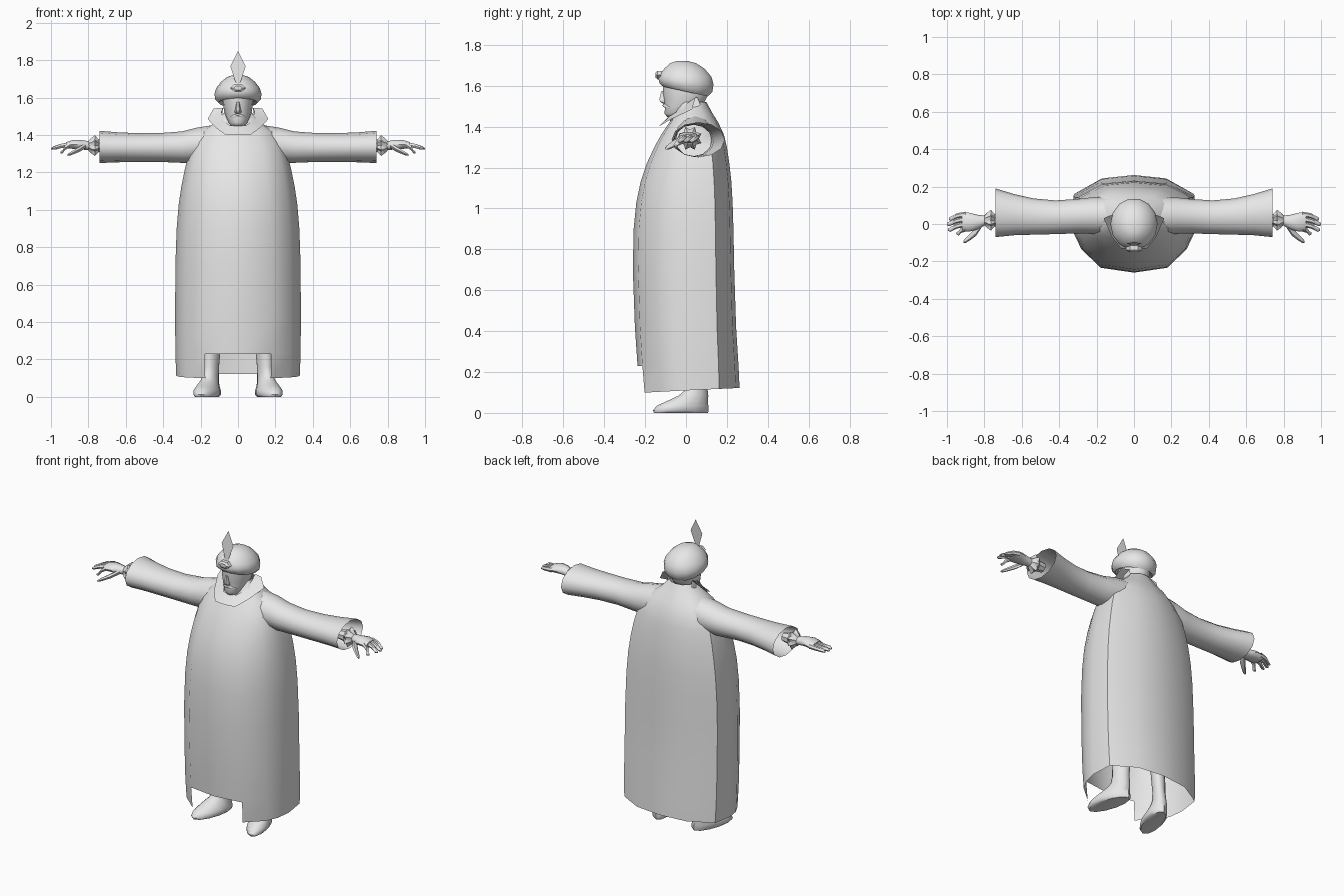
import bpy, bmesh, math

grey = bpy.data.materials.new("plain grey")
grey.diffuse_color = (0.8, 0.8, 0.8, 1)


def finish(name, bm, mirror=False, angle=50):
    """Turn a bmesh into a named, smooth shaded object."""
    bmesh.ops.recalc_face_normals(bm, faces=bm.faces[:])
    me = bpy.data.meshes.new(name)
    bm.to_mesh(me)
    bm.free()
    me.materials.append(grey)
    ob = bpy.data.objects.new(name, me)
    bpy.context.collection.objects.link(ob)
    if mirror:
        m = ob.modifiers.new("mirror", 'MIRROR')
        m.use_mirror_merge = False
    bpy.ops.object.select_all(action='DESELECT')
    ob.select_set(True)
    bpy.context.view_layer.objects.active = ob
    bpy.ops.object.shade_smooth_by_angle(angle=math.radians(angle))
    return ob


def loft(name, rings, closed=True, start=False, end=False, mirror=False, skip=None, angle=50):
    """Skin a list of equal point rings; skip(row, column) leaves a gap."""
    bm = bmesh.new()
    rows = [[bm.verts.new(p) for p in r] for r in rings]
    n = len(rings[0])
    for i in range(len(rows) - 1):
        for j in range(n if closed else n - 1):
            if skip and skip(i, j):
                continue
            k = (j + 1) % n
            bm.faces.new((rows[i][j], rows[i][k], rows[i + 1][k], rows[i + 1][j]))
    if start:
        bm.faces.new(rows[0])
    if end:
        bm.faces.new(rows[-1])
    return finish(name, bm, mirror, angle)


def ring_z(n, z, xc, yc, rx, ry, tilt=0, shear=0):
    pts = []
    for i in range(n):
        a = math.tau * i / n
        y = ry * math.sin(a)
        pts.append((xc + rx * math.cos(a) + shear * y, yc + y, z + tilt * y))
    return pts


def ring_x(n, x, yc, zc, ry, rz, spike=0, slant=0):
    pts = []
    for i in range(n):
        a = math.tau * i / n
        s = 1 + spike * (i % 2)
        pts.append((x + slant * math.sin(a), yc + ry * s * math.cos(a), zc + rz * s * math.sin(a)))
    return pts


# Robe: one plan outline scaled up the body, with a raised front hem
half = [(0, -1), (.53, -.9), (.84, -.52), (.95, -.22), (1, .12), (.96, .62), (.52, .93), (0, 1)]
plan = half + [(-x, y) for x, y in half[-2:0:-1]]
levels = [(.11, .33, .225, .262), (.23, .335, .237, .257), (.42, .336, .25, .245),
          (.7, .335, .26, .236), (.9, .328, .256, .232), (1.03, .317, .243, .228),
          (1.13, .302, .222, .222), (1.22, .284, .192, .212), (1.3, .262, .155, .2),
          (1.36, .235, .122, .186), (1.42, .19, .082, .158), (1.465, .125, .055, .13),
          (1.52, .075, .03, .1)]
robe = []
for row, (z, w, f, b) in enumerate(levels):
    robe.append([(x * w, y * (f if y < 0 else b), z + (.012 * y if row == 0 else 0))
                 for x, y in plan])
loft("robe", robe, skip=lambda i, j: i == 0 and j in (0, len(plan) - 1))

# Sleeves: wide open tubes flaring to the back at the cuff
loft("sleeve", [ring_x(12, x, yc, zc, ry, rz) for x, yc, zc, ry, rz in (
    (.12, .045, 1.355, .10, .10), (.22, .045, 1.345, .098, .094), (.3, .042, 1.335, .092, .084),
    (.42, .036, 1.333, .09, .077), (.54, .04, 1.333, .097, .077),
    (.64, .05, 1.334, .11, .08), (.74, .06, 1.336, .13, .086))], mirror=True)

# Ruffled inner cuffs
loft("wrist_ruffle", [ring_x(16, x, .02, 1.343, r, r, s) for x, r, s in (
    (.7, .028, 0), (.745, .03, .2), (.765, .043, .4), (.782, .036, .3), (.8, .026, 0))],
    mirror=True, angle=30)

# Hands: wrist and palm, four fingers, thumb
loft("palm", [ring_x(10, x, yc, zc, ry, rz) for x, yc, zc, ry, rz in (
    (.7, .02, 1.343, .026, .025), (.8, .018, 1.343, .027, .025), (.84, .01, 1.348, .04, .027),
    (.88, .01, 1.35, .05, .025), (.92, .012, 1.344, .05, .018))], end=True, mirror=True)
for i in range(4):
    y0 = -.026 + .026 * i
    tip = (.95, .995, 1.0, .99)[i]
    y1 = (-.05, -.03, 0, .028)[i]
    drop = .02 if i == 0 else 0
    loft("finger_%d" % (i + 1), [
        ring_x(6, .9, y0, 1.347, .014, .015),
        ring_x(6, (.9 + tip) / 2, (y0 + y1) / 2 + .004, 1.341 - drop / 2, .014, .013),
        ring_x(6, tip - .012, y1, 1.33 - drop, .012, .01),
        ring_x(6, tip, y1, 1.326 - drop, .006, .005)], end=True, mirror=True)
loft("thumb", [ring_x(6, x, yc, zc, ry, rz) for x, yc, zc, ry, rz in (
    (.815, .0, 1.343, .02, .016), (.845, -.04, 1.325, .024, .016),
    (.875, -.068, 1.31, .018, .013), (.9, -.088, 1.298, .014, .01),
    (.912, -.096, 1.293, .006, .005))], end=True, mirror=True)

# Legs with outward pointing shoes
loft("leg_and_shoe", [ring_z(12, z, xc, yc, rx, ry, shear=-.25) for z, xc, yc, rx, ry in (
    (0, .165, -.025, .055, .132), (.012, .165, -.025, .066, .136), (.035, .165, -.017, .066, .126),
    (.06, .16, .01, .056, .098), (.085, .152, .037, .047, .072), (.11, .146, .05, .042, .056),
    (.16, .142, .052, .04, .048), (.25, .138, .05, .044, .05), (.55, .13, .04, .055, .06))],
    start=True, end=True, mirror=True)

# Head with neck, and a wedge nose
loft("head", [ring_z(14, z, 0, yc, rx, ry) for z, yc, rx, ry in (
    (1.4, .03, .055, .06), (1.44, .02, .052, .06), (1.448, -.035, .04, .06),
    (1.465, -.035, .052, .072), (1.495, -.015, .066, .09), (1.53, -.005, .075, .103),
    (1.57, 0, .08, .116), (1.62, 0, .08, .116))], start=True, end=True)
loft("nose", [ring_z(6, z, 0, yc, rx, ry) for z, yc, rx, ry in (
    (1.512, -.1, .01, .012), (1.522, -.108, .019, .022), (1.537, -.112, .015, .021),
    (1.575, -.112, .008, .009))], start=True, end=True)
loft("moustache", [ring_x(6, x, y, z, r, r) for x, y, z, r in (
    (-.045, -.08, 1.492, .004), (-.02, -.1, 1.502, .01), (0, -.107, 1.504, .008),
    (.02, -.1, 1.502, .01), (.045, -.08, 1.492, .004))], start=True, end=True)

# Turban, tilted down towards the back
loft("turban", [ring_z(14, z, 0, yc, rx, ry, tilt=t) for z, yc, rx, ry, t in (
    (1.59, 0, .07, .09, -.2), (1.572, -.002, .105, .112, -.22), (1.59, 0, .122, .132, -.16),
    (1.62, 0, .126, .138, -.1), (1.65, -.002, .117, .13, -.05), (1.685, -.008, .09, .1, 0),
    (1.71, -.014, .058, .066, 0), (1.721, -.018, .025, .03, 0))], start=True, end=True)

# Turban jewel: faceted hexagonal stud
stud = []
for y, s in ((-.115, 1), (-.14, 1), (-.15, .55)):
    stud.append([(.042 * s * math.cos(math.tau * i / 6), y,
                  1.652 + .023 * s * math.sin(math.tau * i / 6)) for i in range(6)])
loft("turban_jewel", stud, end=True, angle=20)

# Feather: thin upright blade
bm = bmesh.new()
outline = [(0, 1.66), (.016, 1.69), (.041, 1.768), (0, 1.85), (-.041, 1.768), (-.016, 1.69)]
bm.faces.new([bm.verts.new((x, -.115 + .1 * (z - 1.66), z)) for x, z in outline])
finish("feather", bm)

# Collar: flared strip, open at the back of the neck
inner = [(0, -.085, 1.45), (.045, -.08, 1.452), (.08, -.035, 1.48), (.088, .02, 1.525), (.08, .055, 1.545)]
outer = [(0, -.135, 1.40), (.07, -.13, 1.403), (.118, -.07, 1.438), (.162, .03, 1.485), (.13, .045, 1.542)]
base = [(0, -.07, 1.40), (.06, -.06, 1.41), (.09, -.02, 1.44), (.1, .04, 1.48), (.085, .07, 1.51)]
loft("collar", [[(-x, y, z) for x, y, z in e[:0:-1]] + e for e in (base, inner, outer)],
     closed=False, angle=35)
